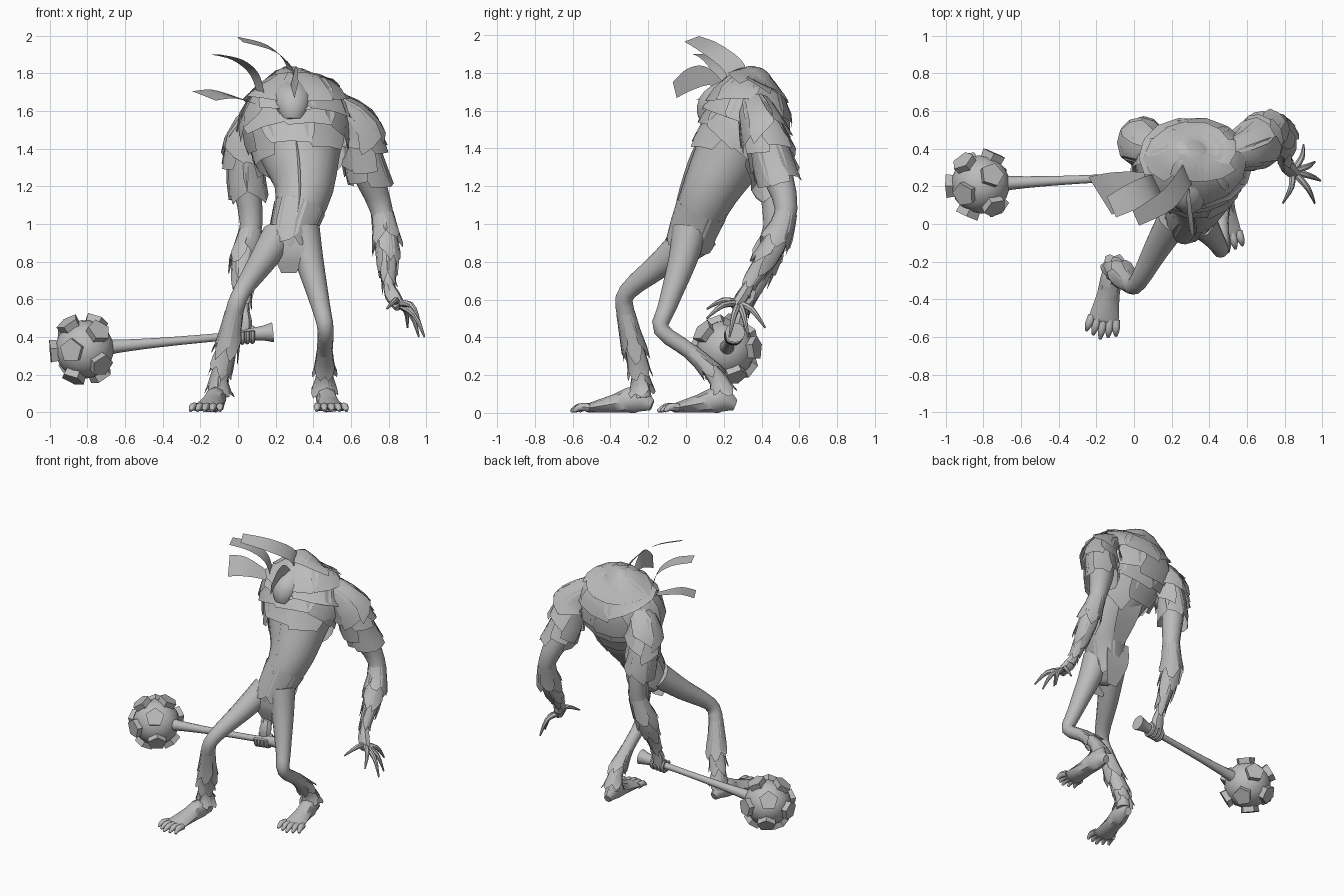
import bpy, bmesh, math, random
from mathutils import Vector, Matrix

random.seed(4)
if "Cube" in bpy.data.objects:
    bpy.data.objects.remove(bpy.data.objects["Cube"])

grey = bpy.data.materials.new("plain grey")
grey.use_nodes = True
grey.diffuse_color = (0.5, 0.5, 0.5, 1)
grey.node_tree.nodes["Principled BSDF"].inputs["Base Color"].default_value = (0.5, 0.5, 0.5, 1)

X, Z = Vector((1, 0, 0)), Vector((0, 0, 1))


def finish(bm, name, smooth=True):
    bmesh.ops.recalc_face_normals(bm, faces=bm.faces)
    for v in bm.verts:
        v.co.z = max(v.co.z, 0)
    mesh = bpy.data.meshes.new(name)
    bm.to_mesh(mesh)
    bm.free()
    mesh.materials.append(grey)
    ob = bpy.data.objects.new(name, mesh)
    bpy.context.collection.objects.link(ob)
    if smooth:
        bpy.ops.object.select_all(action='DESELECT')
        ob.select_set(True)
        bpy.context.view_layer.objects.active = ob
        bpy.ops.object.shade_smooth_by_angle(angle=math.radians(45))


# Smooth interpolation along (x, y, z, radius[, second radius]) stations
def station(path, s):
    rows = [Vector((*p, p[3]) if len(p) == 4 else p) for p in path]
    last = len(rows) - 1
    f = min(max(s, 0), 1) * last
    i = min(int(f), last - 1)
    t = f - i
    b, c = rows[i], rows[i + 1]
    a, d = rows[max(i - 1, 0)], rows[min(i + 2, last)]
    return 0.5 * (2 * b + (c - a) * t + (2 * a - 5 * b + 4 * c - d) * t**2 + (3 * b - a - 3 * c + d) * t**3)


def ring_point(path, s, angle, grow=1, ref=X):
    here = station(path, s)
    t = Vector((station(path, s + .02) - station(path, s - .02))[:3]).normalized()
    u = (ref - ref.dot(t) * t).normalized()
    v = t.cross(u)
    return Vector(here[:3]) + grow * (u * here[3] * math.cos(angle) + v * here[4] * math.sin(angle))


def add_tube(bm, path, sides, ref, steps=3):
    n = (len(path) - 1) * steps
    rings = [[bm.verts.new(ring_point(path, i / n, math.tau * k / sides, 1, ref))
              for k in range(sides)] for i in range(n + 1)]
    for lo, hi in zip(rings, rings[1:]):
        for k in range(sides):
            j = (k + 1) % sides
            bm.faces.new((lo[k], lo[j], hi[j], hi[k]))
    bm.faces.new(rings[0])
    bm.faces.new(rings[-1])


def tubes(name, paths, sides=10, ref=X):
    bm = bmesh.new()
    for p in paths:
        add_tube(bm, p, sides, ref)
    finish(bm, name)


# Rows of overlapping hide flaps that follow a limb and lift at their tips
def fringe(name, path, spans, count, flare, tip=0.6, lift=1.04):
    bm = bmesh.new()
    for row, (start, end) in enumerate(spans):
        for k in range(count):
            mid = math.tau * (k + row * 0.5) / count
            half = math.pi / count * 1.2
            length = (end - start) * random.uniform(0.8, 1.2)
            slant = random.uniform(-.15, .15) * length
            rows = []
            for part, width in ((0, 1), (.4, 1.05), (.75, 1), (1, tip)):
                grow = lift + flare * part**1.5
                rows.append([bm.verts.new(ring_point(path, start + length * part + slant * part * side,
                                                     mid + side * half * width, grow))
                             for side in (-1, 0, 1)])
            for lo, hi in zip(rows, rows[1:]):
                for i in (0, 1):
                    bm.faces.new((lo[i], lo[i + 1], hi[i + 1], hi[i]))
    finish(bm, name)


# Curved ribbon, width measured along a given direction
def blade(name, points, side, widths):
    bm = bmesh.new()
    path = [(*p, w) for p, w in zip(points, widths)]
    side = Vector(side).normalized()
    rows = []
    for i in range(13):
        p = station(path, i / 12)
        c = Vector(p[:3])
        rows.append([bm.verts.new(c + side * p[3]), bm.verts.new(c - side * p[3])])
    for lo, hi in zip(rows, rows[1:]):
        bm.faces.new((lo[0], lo[1], hi[1], hi[0]))
    finish(bm, name)


# Hunched body
body = [(.33, .41, 1.79, .05, .04), (.32, .39, 1.76, .15, .12), (.32, .35, 1.66, .24, .19),
        (.31, .31, 1.52, .27, .21), (.33, .24, 1.38, .22, .19), (.35, .13, 1.18, .155, .15),
        (.29, .04, .97, .115, .12), (.27, .02, .86, .09, .1), (.27, .02, .8, .03, .03)]
tubes("body", [body], 16)
fringe("cape", body, [(.02, .19), (.1, .28), (.19, .37), (.29, .46), (.38, .53)], 7, .15, .8)
fringe("hip_wrap", body, [(.68, .86)], 7, .15, .4)

# Head tucked under the hump
tubes("head", [[(.29, .3, 1.68, .1), (.29, .2, 1.67, .11, .09), (.29, .13, 1.62, .09, .08),
                (.29, .1, 1.55, .05, .04)]])

# Swept head crests
blade("crest_tall", [(.28, .26, 1.66), (.28, .26, 1.82), (.18, .13, 1.93), (.01, .03, 1.98)],
      (.35, -.8, -.3), (.04, .06, .06, .045))
blade("crest_middle", [(.13, .22, 1.65), (.09, .2, 1.79), (0, .15, 1.87), (-.12, .09, 1.9)],
      (.4, -.9, 0), (.04, .06, .07, .06))
blade("crest_side", [(.14, .24, 1.62), (.03, .22, 1.66), (-.08, .18, 1.69), (-.18, .15, 1.68)],
      (-.5, .8, .2), (.03, .07, .11, .12))
blade("crest_front", [(.28, .24, 1.68), (.29, .13, 1.78), (.3, .03, 1.77), (.31, -.06, 1.71)],
      (.2, -.2, .8), (.03, .05, .06, .045))

# Chest strip and hanging cloth
blade("chest_strip", [(.3, .08, 1.45), (.31, .04, 1.33), (.31, -.01, 1.15), (.28, -.07, .94)],
      (.6, -1, 0), (.02, .035, .04, .02))
blade("cloth_front", [(.28, -.08, .95), (.27, -.08, .84), (.27, -.05, .74)], X, (.07, .08, .04))
blade("cloth_back", [(.28, .17, 1.05), (.28, .16, .9), (.28, .1, .75)], X, (.09, .09, .04))
blade("back_flap", [(.33, .42, 1.42), (.33, .34, 1.2), (.31, .2, 1.02)], X, (.1, .09, .05))

# Arms and their fur
arms = {
    "left": [(.48, .36, 1.64, .08), (.62, .4, 1.52, .095), (.68, .47, 1.3, .085), (.76, .53, 1.08, .06),
             (.79, .46, .88, .055), (.8, .34, .69, .028), (.82, .31, .62, .033)],
    "right": [(.16, .38, 1.58, .08), (.06, .41, 1.48, .09), (.04, .45, 1.28, .08), (.07, .47, 1.0, .06),
              (.03, .42, .8, .055), (.03, .31, .56, .028), (.03, .28, .48, .033)]}
for side, path in arms.items():
    tubes(side + "_arm", [path], 12)
    fringe(side + "_shoulder_fur", path, [(.05, .23), (.14, .31), (.22, .39)], 6, .45, .8, 1.08)
    fringe(side + "_forearm_fur", path, [(.52, .68), (.6, .76), (.67, .86)], 6, .55, .35)

# Legs, shin fur, feet
legs = {
    "left": [(.34, .02, .97, .095), (.38, -.02, .8, .075), (.44, -.1, .56, .05), (.465, -.13, .44, .043),
             (.46, .03, .32, .042), (.46, .16, .19, .04), (.46, .2, .08, .048)],
    "right": [(.21, .02, .93, .09), (.12, -.13, .79, .07), (.02, -.31, .64, .048), (-.02, -.32, .53, .048),
              (-.06, -.27, .33, .046), (-.1, -.24, .18, .04), (-.1, -.23, .08, .048)]}
feet = {"left": ((.46, .26), (.5, -.15)), "right": ((-.1, -.18), (-.18, -.61))}
for side, path in legs.items():
    tubes(side + "_leg", [path], 12)
    spans = [(.66, .82), (.78, .96)] if side == "left" else [(.5, .7), (.62, .8), (.74, .96)]
    fringe(side + "_shin_fur", path, spans, 6, .65, .3)
    heel, toe = (Vector((*p, 0)) for p in feet[side])
    along = toe - heel
    across = along.cross(Z).normalized()
    profile = ((0, .04, .025, .03), (.2, .07, .055, .07), (.45, .05, .06, .05),
               (.75, .028, .08, .027), (.8, .025, .075, .02))
    paths = [[(*(heel + along * f + Z * h), a, b) for f, h, a, b in profile]]
    for k in range(-2, 3):
        root = heel + along * .74 + across * k * .032
        end = heel + along * (1 - .035 * abs(k)) + across * k * .04
        paths.append([(*(root + Z * .028), .022), (*(root.lerp(end, .6) + Z * .03), .02),
                      (*(end + Z * .008), .008)])
    tubes(side + "_foot", paths, 8)

# Open left hand
palm = Vector((.84, .28, .58))
hand = [[(.8, .33, .67, .03), (.82, .3, .62, .042, .035), (.86, .26, .56, .033, .03)]]
tips = [(.79, .11, .55), (.96, .11, .5), (.99, .23, .4), (.96, .33, .4), (.9, .42, .45)]
for tip in tips:
    tip = Vector(tip)
    knuckle = palm.lerp(tip, .5) + Vector((.02, 0, .03))
    hand.append([(*palm, .02), (*knuckle, .016), (*tip, .005)])
tubes("left_hand", hand, 7)

# Club: handle, round head, five-sided studs
centre = Vector((-.815, .21, .335))
butt = Vector((.185, .26, .425))
axis = (butt - centre).normalized()
shaft = ((.1, .05), (.17, .036), (.4, .025), (.7, .021), (.83, .024), (.87, .03), (.95, .04), (1, .053))
tubes("club_handle", [[(*centre.lerp(butt, f), r) for f, r in shaft]], 12, Z)

turn = axis.to_track_quat('Z', 'Y').to_matrix()
bm = bmesh.new()
bmesh.ops.create_uvsphere(bm, u_segments=20, v_segments=12, radius=.155)
bm.transform(Matrix.Translation(centre) @ turn.to_4x4())
finish(bm, "club_head")

seed = bmesh.new()
bmesh.ops.create_icosphere(seed, subdivisions=1, radius=1)
bm = bmesh.new()
for v in seed.verts:
    d = (turn @ v.co).normalized()
    if d.dot(axis) > .9:
        continue
    place = Matrix.Translation(centre + d * .16) @ d.to_track_quat('Z', 'Y').to_matrix().to_4x4()
    bmesh.ops.create_cone(bm, cap_ends=True, segments=5, radius1=.06, radius2=.066, depth=.045, matrix=place)
seed.free()
finish(bm, "club_studs", False)

# Right fist wrapped round the handle
fist = [[(.03, .3, .54, .03), (.03, .28, .48, .045, .035), (.03, .275, .42, .04, .03)]]
for k in range(4):
    mid = centre.lerp(butt, .81 + k * .027)
    fist.append([(mid.x, mid.y + .04 * math.cos(a), mid.z + .04 * math.sin(a), .014)
                 for a in (1.2, 0, -1.2, -2.4, -3.6)])
tubes("right_hand", fist, 7)
